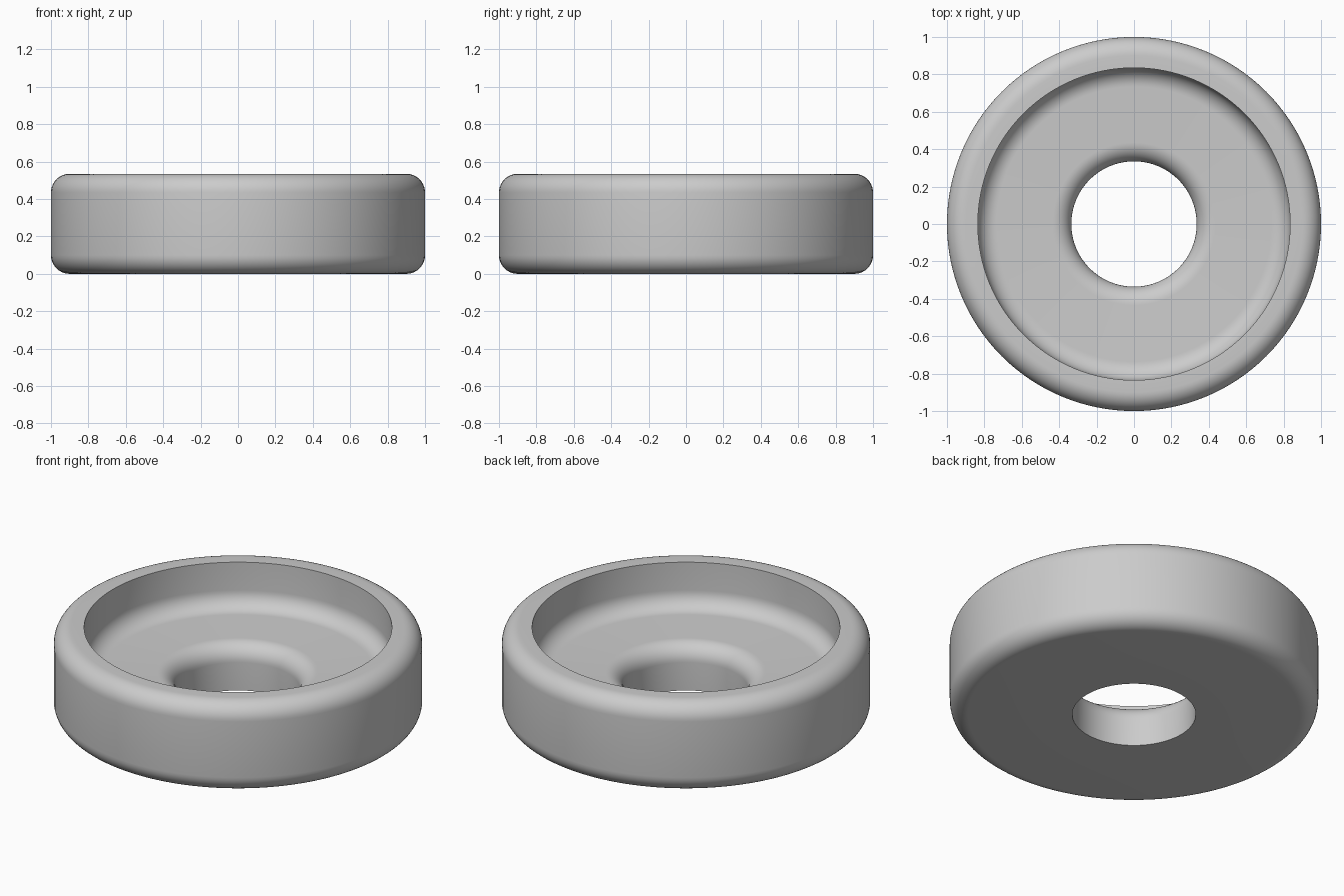
import bpy, bmesh, math
from mathutils import Matrix

cube = bpy.data.objects.get("Cube")
if cube:
    bpy.data.objects.remove(cube, do_unlink=True)

HEIGHT = 0.535
FLOOR = HEIGHT / 2
OUTER, POCKET, HOLE = 1.0, 0.835, 0.335
FILLET = 0.1
SEGMENTS = 128


def arc(cx, cz, start, end, steps=10):
    """Quarter-round points about (cx, cz), angles in degrees."""
    angles = [math.radians(start + (end - start) * i / steps) for i in range(steps + 1)]
    return [(cx + FILLET * math.cos(a), cz + FILLET * math.sin(a)) for a in angles]


# Closed cross-section: underside, outer wall, rim, pocket, floor, hole
profile = [(HOLE, 0)]
profile += arc(OUTER - FILLET, FILLET, -90, 0)
profile += arc(OUTER - FILLET, HEIGHT - FILLET, 0, 90)
profile += [(POCKET, HEIGHT)]
profile += arc(POCKET - FILLET, FLOOR + FILLET, 0, -90)
profile += arc(HOLE + FILLET, FLOOR - FILLET, 90, 180)

# Revolve the section into a ring
bm = bmesh.new()
rings = []
for i in range(SEGMENTS):
    turn = Matrix.Rotation(math.tau * i / SEGMENTS, 3, 'Z')
    rings.append([bm.verts.new(turn @ bm.verts.new((r, 0, z)).co) for r, z in profile])
bmesh.ops.delete(bm, geom=[v for v in bm.verts if v not in {p for ring in rings for p in ring}],
                 context='VERTS')
count = len(profile)
for i, ring in enumerate(rings):
    after = rings[(i + 1) % SEGMENTS]
    for j in range(count):
        k = (j + 1) % count
        bm.faces.new((ring[j], after[j], after[k], ring[k]))
bmesh.ops.recalc_face_normals(bm, faces=bm.faces)

mesh = bpy.data.meshes.new("recessed_ring")
bm.to_mesh(mesh)
bm.free()
ring_object = bpy.data.objects.new("recessed_ring", mesh)
bpy.context.collection.objects.link(ring_object)

# Plain grey finish
grey = bpy.data.materials.new("light_grey")
grey.use_nodes = True
colour = (0.6, 0.6, 0.6, 1)
grey.diffuse_color = colour
grey.node_tree.nodes["Principled BSDF"].inputs["Base Color"].default_value = colour
mesh.materials.append(grey)

# Smooth shading with the pocket rim and lower hole edge kept crisp
bpy.ops.object.select_all(action='DESELECT')
ring_object.select_set(True)
bpy.context.view_layer.objects.active = ring_object
bpy.ops.object.shade_smooth_by_angle(angle=math.radians(30))
